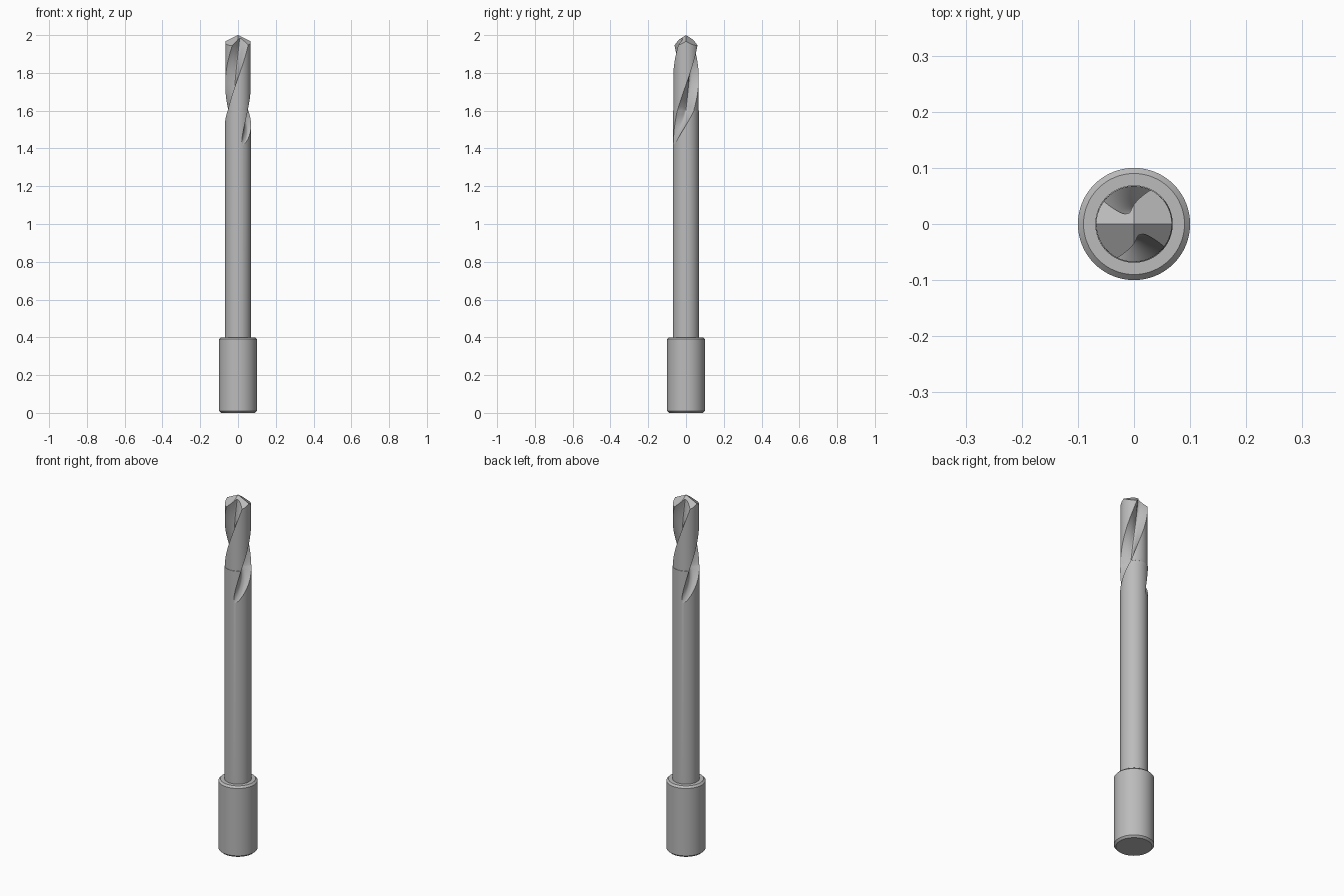
import bpy, bmesh, math
from mathutils import Vector

cube = bpy.data.objects.get("Cube")
if cube:
    bpy.data.objects.remove(cube)

steel = bpy.data.materials.new("grey_steel")
steel.use_nodes = True
grey = (0.5, 0.5, 0.5, 1)
steel.diffuse_color = grey
steel.node_tree.nodes["Principled BSDF"].inputs["Base Color"].default_value = grey

SHAFT_R, HEAD_R = 0.069, 0.0675
FLUTE_END, STEP_Z = 1.42, 1.6
TWIST = 305            # degrees per unit of height
FLUTE_WIDTH = 79       # degrees

# Flute section: fraction across the flute, fraction of the radius
flute = [(0, 1), (0.08, 0.73), (0.27, 0.44), (0.44, 0.31), (0.67, 0.33),
         (0.84, 0.42), (0.945, 0.69), (1, 1)]


def round_off(points):
    """Cut the corners of an open profile, keeping its ends."""
    out = [points[0]]
    for a, b in zip(points, points[1:]):
        for k in (0.25, 0.75):
            out.append(tuple(p + (q - p) * k for p, q in zip(a, b)))
    return out + [points[-1]]


flute = round_off(flute)


def finish(name, bm):
    bmesh.ops.recalc_face_normals(bm, faces=bm.faces)
    mesh = bpy.data.meshes.new(name)
    bm.to_mesh(mesh)
    bm.free()
    mesh.materials.append(steel)
    obj = bpy.data.objects.new(name, mesh)
    bpy.context.collection.objects.link(obj)
    bpy.ops.object.select_all(action='DESELECT')
    obj.select_set(True)
    bpy.context.view_layer.objects.active = obj
    bpy.ops.object.shade_smooth_by_angle(angle=math.radians(30))
    return obj


def loft(bm, rings):
    """Skin closed rings of points and cap both ends."""
    rows = [[bm.verts.new(p) for p in ring] for ring in rings]
    for low, high in zip(rows, rows[1:]):
        for i in range(len(low)):
            j = (i + 1) % len(low)
            bm.faces.new((low[i], low[j], high[j], high[i]))
    bm.faces.new(rows[0][::-1])
    bm.faces.new(rows[-1])


def drill_ring(z, radius):
    """Section with two opposite flutes that fade out down the shaft."""
    fade = min(max((z - FLUTE_END) / (STEP_Z - FLUTE_END), 0), 1)
    width = FLUTE_WIDTH * max(math.sqrt(fade), 0.03)
    centre = (max(z, FLUTE_END) - 1.608) * TWIST - 10 * (1 - fade)
    land_steps = 22
    ring = []
    for turn in (0, 180):
        start = centre + turn - width / 2
        polar = [(start + t * width, 1 - (1 - r) * fade) for t, r in flute]
        polar += [(start + width + (180 - width) * k / land_steps, 1)
                  for k in range(1, land_steps)]
        for deg, r in polar:
            a = math.radians(deg)
            ring.append((radius * r * math.cos(a), radius * r * math.sin(a), z))
    return ring


# Shaft and fluted head in one skin
rings = [drill_ring(0.39, SHAFT_R)]
steps = 14
rings += [drill_ring(FLUTE_END + (STEP_Z - FLUTE_END) * (k / steps) ** 1.5, SHAFT_R)
          for k in range(steps + 1)]
rings += [drill_ring(STEP_Z + 0.001 + 0.02 * k, HEAD_R) for k in range(27)]
bm = bmesh.new()
loft(bm, rings)

# Four-sided drill point
for sy in (1, -1):
    for sx in (1, -1):
        bmesh.ops.bisect_plane(
            bm, geom=bm.verts[:] + bm.edges[:] + bm.faces[:], dist=1e-6,
            plane_co=(0, 0, 2), plane_no=Vector((0.48 * sx, 0.65 * sy, 1)).normalized(),
            clear_outer=True)
        bmesh.ops.holes_fill(bm, edges=[e for e in bm.edges if e.is_boundary], sides=0)
finish("fluted_shaft", bm)

# Shank collar with chamfered rims
bm = bmesh.new()
collar = [(0.09, 0), (0.1, 0.01), (0.1, 0.39), (0.09, 0.4)]
sides = 64
loft(bm, [[(r * math.cos(math.tau * i / sides), r * math.sin(math.tau * i / sides), z)
           for i in range(sides)] for r, z in collar])
finish("shank_collar", bm)
